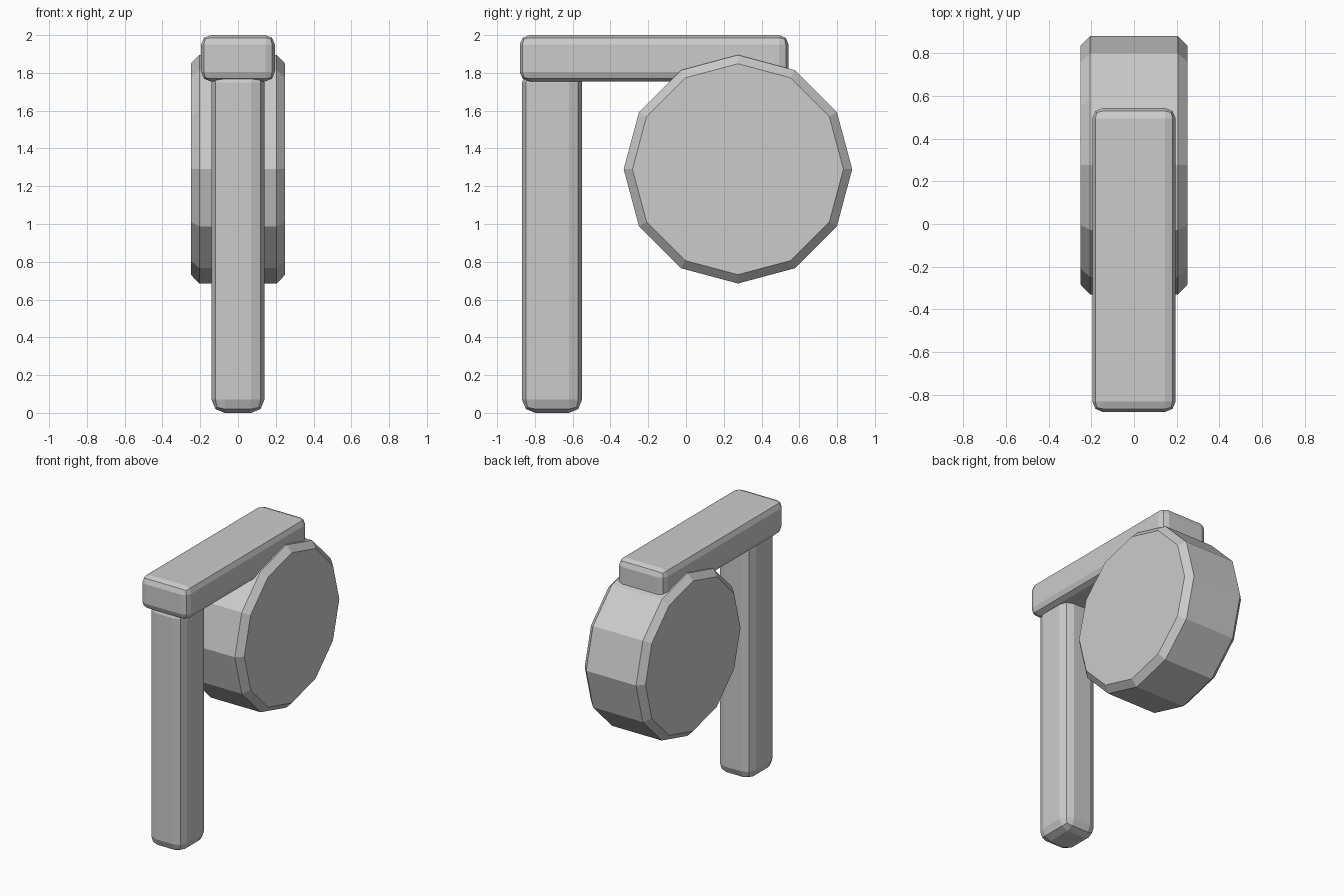
import bpy, bmesh
from math import radians
from mathutils import Matrix

if "Cube" in bpy.data.objects:
    bpy.data.objects.remove(bpy.data.objects["Cube"])


def finish(bm, name):
    bmesh.ops.recalc_face_normals(bm, faces=bm.faces)
    mesh = bpy.data.meshes.new(name)
    bm.to_mesh(mesh)
    bm.free()
    obj = bpy.data.objects.new(name, mesh)
    bpy.context.collection.objects.link(obj)
    return obj


def rounded_box(name, lo, hi, width):
    bm = bmesh.new()
    bmesh.ops.create_cube(bm, size=1)
    for v in bm.verts:
        v.co = [(a + b) / 2 + c * (b - a) for a, b, c in zip(lo, hi, v.co)]
    bmesh.ops.bevel(bm, geom=bm.edges[:], offset=width, offset_type='OFFSET',
                    segments=2, profile=0.5, affect='EDGES')
    return finish(bm, name)


# Upright post and the beam on top of it
rounded_box("post", (-0.14, -0.868, 0), (0.14, -0.55, 1.82), 0.07)
rounded_box("top_beam", (-0.195, -0.88, 1.755), (0.195, 0.543, 2.0), 0.05)

# Twelve-sided drum lying along x, with chamfered rims
bm = bmesh.new()
bmesh.ops.create_cone(bm, cap_ends=True, segments=12, radius1=0.605,
                      radius2=0.605, depth=0.5,
                      matrix=Matrix.Translation((0, 0.275, 1.29))
                      @ Matrix.Rotation(radians(90), 4, 'Y'))
rims = [e for e in bm.edges if abs(e.verts[0].co.x - e.verts[1].co.x) < 0.01]
bmesh.ops.bevel(bm, geom=rims, offset=0.045, offset_type='OFFSET',
                segments=1, profile=0.5, affect='EDGES')
finish(bm, "drum")
